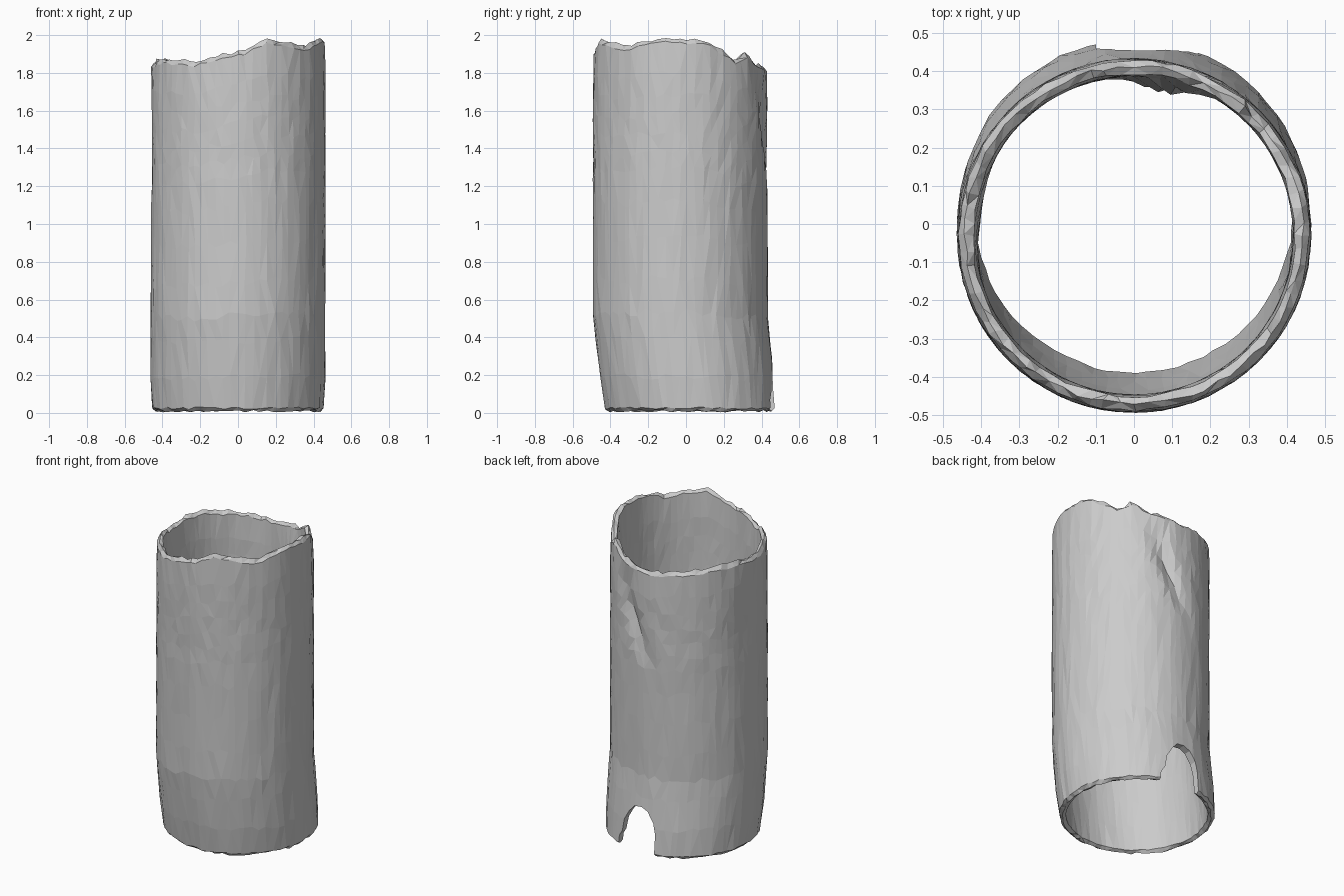
import bpy, bmesh, random
from math import sin, cos, radians, exp

if "Cube" in bpy.data.objects:
    bpy.data.objects.remove(bpy.data.objects["Cube"])

random.seed(4)
SEG = 72

# Broken rim height by angle (degrees from +x, counter-clockwise)
RIM = [(0, 1.99), (18, 1.97), (30, 1.92), (42, 1.87), (52, 1.91), (62, 1.86),
       (75, 1.83), (95, 1.82), (120, 1.84), (150, 1.87), (168, 1.87), (182, 1.85),
       (210, 1.87), (240, 1.86), (255, 1.89), (270, 1.91), (284, 1.96),
       (297, 1.98), (310, 1.95), (322, 1.94), (338, 1.97), (360, 1.99)]


def interp(table, v):
    for (a, p), (b, q) in zip(table, table[1:]):
        if v <= b:
            return p + (q - p) * max(0, v - a) / (b - a)
    return table[-1][1]


def jit(s):
    return random.uniform(-s, s)


def axis_y(z):
    return interp([(0, 0.03), (0.5, -0.03), (2, -0.03)], z)


def dent(a, z):
    # slanted gouge at the back, shallow hollow on the left
    d = 0.04 * exp(-((a - (88 - (z - 1.3) * 48)) / 6) ** 2 - ((z - 1.5) / 0.22) ** 2)
    return d + 0.015 * exp(-((a - 172) / 14) ** 2 - ((z - 1.4) / 0.25) ** 2)


def point(a, r, z):
    r = r - dent(a, z)
    return (r * cos(radians(a)), axis_y(z) + r * sin(radians(a)), z)


# Closed wall section: (radius, height fraction, height offset, radial jitter, height jitter)
OUT = [0.1, 0.2, 0.27, 0.36, 0.47, 0.57, 0.65, 0.7, 0.75, 0.8, 0.85, 0.91]
section = [(0.455, 0, 0.025, 0.003, 0.006)]
section += [(0.462, f, 0, 0.0025, 0.02) for f in OUT]
section += [(0.458, 1, -0.022, 0.003, 0.007), (0.442, 1, 0, 0.005, 0.007),
            (0.422, 1, -0.012, 0.004, 0.007)]
section += [(0.417, f, 0, 0.002, 0.015) for f in reversed(OUT)]
section += [(0.415, 0, 0.022, 0.003, 0.005), (0.436, 0, 0.01, 0.005, 0.007)]

# Hollow trunk shell
bm = bmesh.new()
rings = [[] for _ in section]
for i in range(SEG):
    a0 = 360 * i / SEG
    top = interp(RIM, a0) + jit(0.008)
    for ring, (r, f, off, rj, zj) in zip(rings, section):
        a = a0 + jit(1.0)
        z = min(2.0, max(0.0, f * top + off + jit(zj)))
        ring.append(bm.verts.new(point(a, r + jit(rj), z)))
for k, low in enumerate(rings):
    high = rings[(k + 1) % len(rings)]
    for i in range(SEG):
        j = (i + 1) % SEG
        bm.faces.new((low[i], low[j], high[j], high[i]))
bmesh.ops.triangulate(bm, faces=bm.faces[:])
bmesh.ops.recalc_face_normals(bm, faces=bm.faces[:])
mesh = bpy.data.meshes.new("hollow_trunk")
bm.to_mesh(mesh)
bm.free()
trunk = bpy.data.objects.new("hollow_trunk", mesh)
bpy.context.collection.objects.link(trunk)

# Arched hole at the foot of the back
ARCH = [(-0.095, -0.1), (-0.1, 0.05), (-0.1, 0.15), (-0.085, 0.22), (-0.045, 0.28),
        (0.0, 0.3), (0.05, 0.295), (0.09, 0.25), (0.125, 0.19), (0.14, 0.11),
        (0.165, 0.07), (0.18, -0.1)]
bm = bmesh.new()
face = bm.faces.new([bm.verts.new((x, 0.2, z)) for x, z in ARCH])
ext = bmesh.ops.extrude_face_region(bm, geom=[face])
for v in ext["geom"]:
    if isinstance(v, bmesh.types.BMVert):
        v.co.y = 0.7
bmesh.ops.recalc_face_normals(bm, faces=bm.faces[:])
cut_mesh = bpy.data.meshes.new("hole_cutter")
bm.to_mesh(cut_mesh)
bm.free()
cutter = bpy.data.objects.new("hole_cutter", cut_mesh)
bpy.context.collection.objects.link(cutter)
cutter.hide_render = True

mod = trunk.modifiers.new("hole", 'BOOLEAN')
mod.operation = 'DIFFERENCE'
mod.solver = 'EXACT'
mod.object = cutter
bpy.context.view_layer.objects.active = trunk
trunk.select_set(True)
bpy.ops.object.modifier_apply(modifier=mod.name)
bpy.data.objects.remove(cutter)
